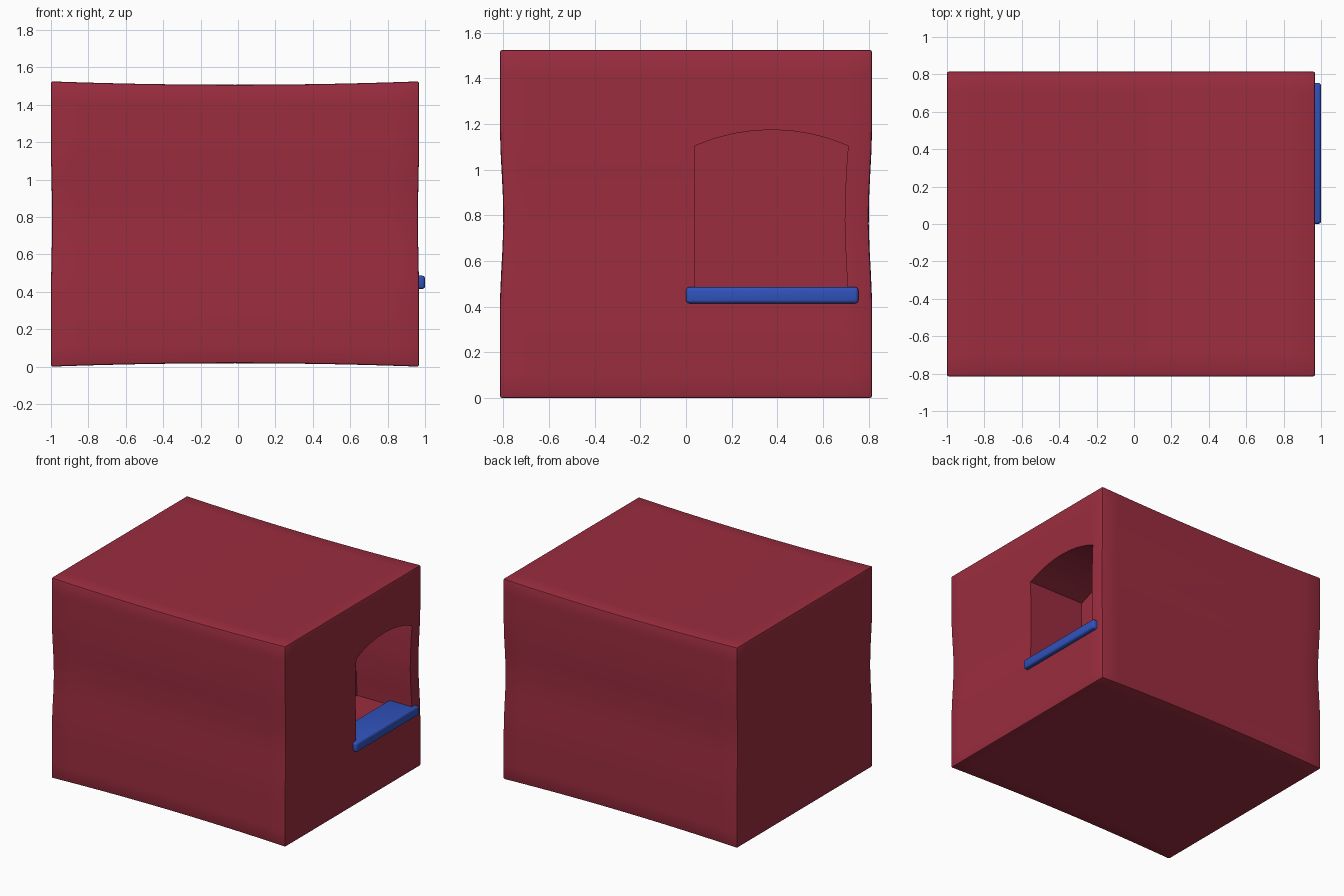
import bpy, bmesh
from math import cos, pi, sqrt

if "Cube" in bpy.data.objects:
    bpy.data.objects.remove(bpy.data.objects["Cube"])

X0, X1, Y, H = -1.0, 0.968, 0.815, 1.525


def material(name, rgb):
    m = bpy.data.materials.new(name)
    m.diffuse_color = (*rgb, 1)
    m.use_nodes = True
    m.node_tree.nodes["Principled BSDF"].inputs["Base Color"].default_value = m.diffuse_color
    return m


def finish(bm, name, mat=None):
    bmesh.ops.recalc_face_normals(bm, faces=bm.faces)
    me = bpy.data.meshes.new(name)
    bm.to_mesh(me)
    bm.free()
    ob = bpy.data.objects.new(name, me)
    bpy.context.collection.objects.link(ob)
    if mat:
        me.materials.append(mat)
    return ob


def box(x0, x1, y0, y1, z0, z1):
    bm = bmesh.new()
    bmesh.ops.create_cube(bm, size=1)
    for v in bm.verts:
        v.co = (x0 + (v.co.x + .5) * (x1 - x0),
                y0 + (v.co.y + .5) * (y1 - y0),
                z0 + (v.co.z + .5) * (z1 - z0))
    return bm


def apply_and_smooth(ob):
    bpy.ops.object.select_all(action='DESELECT')
    ob.select_set(True)
    bpy.context.view_layer.objects.active = ob
    bpy.ops.object.convert(target='MESH')
    bpy.ops.object.shade_smooth_by_angle(angle=0.7)


def pinch(z):
    t = abs(z - 0.79) / 0.42
    return 0.5 * (1 + cos(pi * t)) if t < 1 else 0.0


red = material("red_wall", (0.33, 0.026, 0.05))
blue = material("blue_sill", (0.03, 0.085, 0.50))

# Wall block: walls pinch in at mid height, top and bottom sag towards mid length
bm = box(X0, X1, -Y, Y, 0, H)
bmesh.ops.subdivide_edges(bm, edges=bm.edges[:], cuts=13, use_grid_fill=True)
for v in bm.verts:
    x, y, z = v.co
    u = (x - X0) / (X1 - X0) * 2 - 1
    s = 2 * z / H - 1
    v.co.z -= 0.018 * (1 - u * u) * s
    v.co.y -= 0.015 * pinch(z) * y / Y
    v.co.x -= 0.006 * pinch(z) * u
block = finish(bm, "wall_block", red)
bev = block.modifiers.new("bevel", 'BEVEL')
bev.width, bev.segments, bev.angle_limit = 0.01, 2, 1.0

# Arched window recess, cut into the right side
y0, y1, spring, rise, floor = 0.04, 0.71, 1.105, 0.07, 0.45
half, mid = (y1 - y0) / 2, (y0 + y1) / 2
r = (half * half + rise * rise) / (2 * rise)
pts = [(y0, floor)]
for i in range(9):
    d = -half + 2 * half * i / 8
    pts.append((mid + d, spring + rise - r + sqrt(r * r - d * d)))
for i in range(1, 9):
    z = spring + (floor - spring) * i / 8
    pts.append((y1 - 0.015 * pinch(z), z))
bm = bmesh.new()
face = bm.faces.new([bm.verts.new((0.505, y, z)) for y, z in pts])
ext = bmesh.ops.extrude_face_region(bm, geom=[face])
bmesh.ops.translate(bm, vec=(0.7, 0, 0),
                    verts=[g for g in ext["geom"] if isinstance(g, bmesh.types.BMVert)])
cutter = finish(bm, "window_cutter", red)
cutter.hide_render = True
cut = block.modifiers.new("window", 'BOOLEAN')
cut.operation, cut.solver, cut.object = 'DIFFERENCE', 'EXACT', cutter
apply_and_smooth(block)
bpy.data.objects.remove(cutter)

# Window sill with rounded edges
sill = finish(box(0.77, 1.0, 0.0, 0.755, 0.415, 0.486), "window_sill", blue)
bev = sill.modifiers.new("bevel", 'BEVEL')
bev.width, bev.segments = 0.015, 3
apply_and_smooth(sill)
